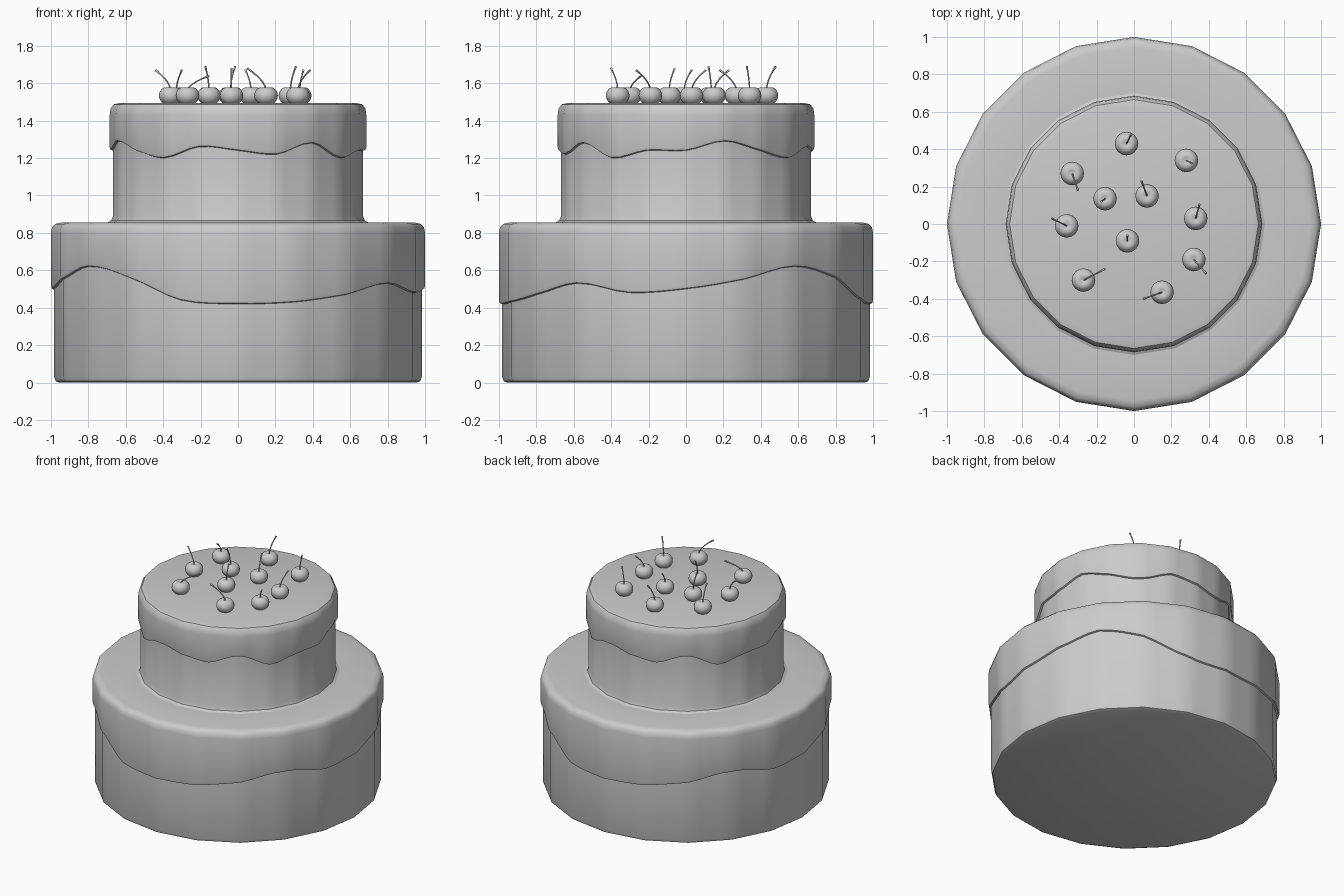
import bpy, bmesh
from math import pi, cos, sin, tau
from mathutils import Vector

if "Cube" in bpy.data.objects:
    bpy.data.objects.remove(bpy.data.objects["Cube"])

SIDES = 20      # outline polygon of each tier
STEPS = 80      # samples round the wavy icing edge


def polygon_radius(a):
    """Unit radius of a 20-sided outline at angle a."""
    seg = tau / SIDES
    return cos(seg / 2) / cos((a % seg) - seg / 2)


def drip_height(heights, a):
    """Smoothly interpolated icing edge, repeating every half turn."""
    n = len(heights)
    t = (a % pi) / pi * n
    i, f = int(t), t - int(t)
    p0, p1, p2, p3 = (heights[(i + k) % n] for k in (-1, 0, 1, 2))
    return p1 + 0.5 * f * (p2 - p0 + f * (2*p0 - 5*p1 + 4*p2 - p3 + f * (3*(p1 - p2) + p3 - p0)))


def smooth(obj, angle):
    bpy.ops.object.select_all(action='DESELECT')
    obj.select_set(True)
    bpy.context.view_layer.objects.active = obj
    bpy.ops.object.shade_smooth_by_angle(angle=angle)


def tier(name, profile, heights, cap_bottom):
    """Revolve (radius, z, is_drip) points; drip points use z as offset from the icing edge."""
    bm = bmesh.new()
    rings = []
    for r, z, drip in profile:
        ring = []
        for k in range(STEPS):
            a = tau * k / STEPS
            h = z + drip_height(heights, a) if drip else z
            q = r * polygon_radius(a)
            ring.append(bm.verts.new((q * cos(a), q * sin(a), h)))
        rings.append(ring)
    for lo, hi in zip(rings, rings[1:]):
        for k in range(STEPS):
            j = (k + 1) % STEPS
            bm.faces.new((lo[k], lo[j], hi[j], hi[k]))
    if cap_bottom:
        bm.faces.new(rings[0][::-1])
    else:
        bm.faces.new(rings[-1])
    mesh = bpy.data.meshes.new(name)
    bm.to_mesh(mesh)
    bm.free()
    obj = bpy.data.objects.new(name, mesh)
    bpy.context.collection.objects.link(obj)
    smooth(obj, 0.7)
    return obj


# Lower tier with dripping icing
tier("lower_tier", [
    (0.955, 0.0, False), (0.975, 0.008, False), (0.983, 0.03, False),
    (0.983, 0.0, True), (0.996, 0.004, True), (1.0, 0.02, True),
    (1.0, 0.80, False), (0.994, 0.83, False), (0.978, 0.848, False),
    (0.945, 0.855, False), (0.70, 0.855, False)],
    [.50, .55, .62, .56, .44, .42, .43, .47, .53, .48], True)

# Upper tier, flaring into the lower icing at its foot
tier("upper_tier", [
    (0.70, 0.855, False), (0.678, 0.865, False), (0.669, 0.89, False),
    (0.669, 0.0, True), (0.682, 0.004, True), (0.686, 0.018, True),
    (0.686, 1.43, False), (0.681, 1.465, False), (0.665, 1.487, False),
    (0.63, 1.495, False)],
    [1.24, 1.29, 1.24, 1.20, 1.26, 1.24, 1.22, 1.28, 1.20, 1.24], False)


def cherry(i, x, y, dx, dy, tip):
    # Fruit with a dimple on top
    bm = bmesh.new()
    bmesh.ops.create_uvsphere(bm, u_segments=16, v_segments=12, radius=0.063)
    for v in bm.verts:
        d = v.co.xy.length
        if v.co.z > 0:
            v.co.z -= 0.022 * max(0, 1 - d / 0.035)
        v.co.z *= 0.85
        v.co += Vector((x, y, 1.534))
    mesh = bpy.data.meshes.new(f"cherry_{i}")
    bm.to_mesh(mesh)
    bm.free()
    fruit = bpy.data.objects.new(f"cherry_{i}", mesh)
    bpy.context.collection.objects.link(fruit)
    smooth(fruit, 1.2)

    # Curved stem, thicker at the tip
    cu = bpy.data.curves.new(f"cherry_stem_{i}", 'CURVE')
    cu.dimensions = '3D'
    cu.bevel_depth = 0.005
    cu.bevel_resolution = 1
    cu.use_fill_caps = True
    sp = cu.splines.new('POLY')
    sp.points.add(5)
    for k, p in enumerate(sp.points):
        t = k / 5
        p.co = (x + dx * t ** 1.8, y + dy * t ** 1.8, 1.56 + (tip - 1.56) * t, 1)
        p.radius = 1.3 if k == 5 else 0.8
    bpy.context.collection.objects.link(bpy.data.objects.new(f"cherry_stem_{i}", cu))


# Cherries: position, stem lean, stem tip height
for i, c in enumerate([
        (-.04, .43, .025, .05, 1.69), (.28, .34, .03, -.015, 1.69),
        (-.33, .27, .03, -.09, 1.67), (-.155, .135, -.02, -.015, 1.69),
        (.07, .15, -.03, .08, 1.67), (.33, .03, .02, .075, 1.67),
        (-.36, -.01, -.08, .04, 1.67), (-.035, -.09, 0, .03, 1.68),
        (-.27, -.30, .115, .06, 1.64), (.32, -.19, .065, -.075, 1.67),
        (.15, -.365, -.10, -.035, 1.68)]):
    cherry(i + 1, *c)
